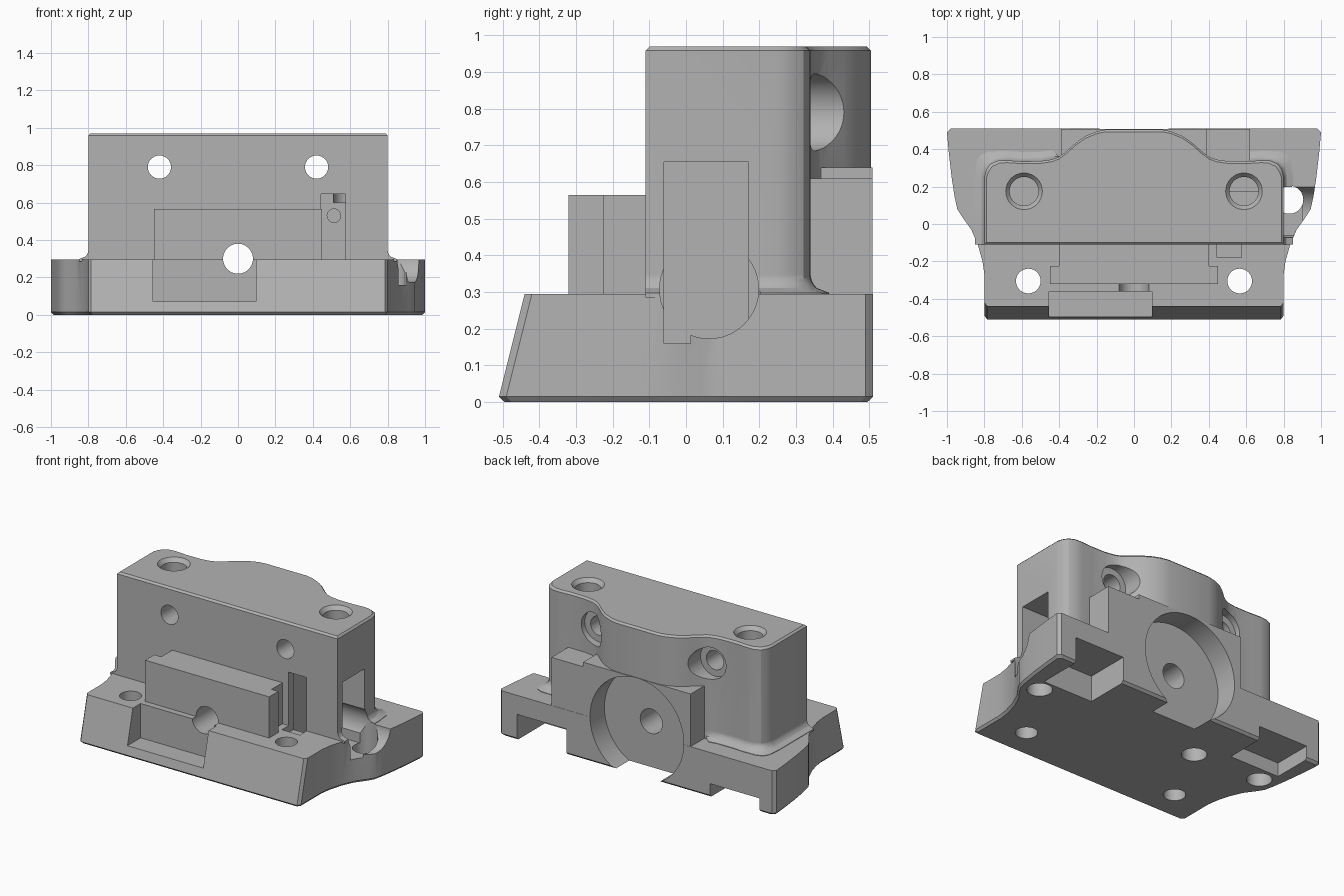
import bpy, bmesh, math
from mathutils import Matrix, Vector

cube = bpy.data.objects.get("Cube")
if cube:
    bpy.data.objects.remove(cube, do_unlink=True)

grey = bpy.data.materials.new("machined grey")
grey.use_nodes = True
grey.diffuse_color = (0.45, 0.45, 0.45, 1)
grey.node_tree.nodes["Principled BSDF"].inputs["Base Color"].default_value = (0.45, 0.45, 0.45, 1)


def finish(bm, name):
    bmesh.ops.recalc_face_normals(bm, faces=bm.faces)
    mesh = bpy.data.meshes.new(name)
    bm.to_mesh(mesh)
    bm.free()
    obj = bpy.data.objects.new(name, mesh)
    mesh.materials.append(grey)
    bpy.context.collection.objects.link(obj)
    return obj


def loft(name, rings):
    bm = bmesh.new()
    loops = [[bm.verts.new(p) for p in ring] for ring in rings]
    n = len(loops[0])
    for a, b in zip(loops, loops[1:]):
        for i in range(n):
            j = (i + 1) % n
            bm.faces.new((a[i], a[j], b[j], b[i]))
    bm.faces.new(loops[0][::-1])
    bm.faces.new(loops[-1])
    return finish(bm, name)


def box(name, x0, x1, y0, y1, z0, z1):
    return loft(name, [[(x0, y0, z), (x1, y0, z), (x1, y1, z), (x0, y1, z)] for z in (z0, z1)])


def cylinder(name, axis, start, end, r, r2=None, sides=48):
    a, b = Vector(start), Vector(end)
    bm = bmesh.new()
    rot = {"x": Matrix.Rotation(math.pi / 2, 4, "Y"),
           "y": Matrix.Rotation(-math.pi / 2, 4, "X"), "z": Matrix()}[axis]
    bmesh.ops.create_cone(bm, cap_ends=True, segments=sides, radius1=r, radius2=r2 or r,
                          depth=(b - a).length, matrix=Matrix.Translation((a + b) / 2) @ rot)
    return finish(bm, name)


def combine(target, other, operation):
    mod = target.modifiers.new(operation.lower(), "BOOLEAN")
    mod.operation = operation
    mod.solver = "EXACT"
    mod.object = other
    bpy.context.view_layer.objects.active = target
    bpy.ops.object.modifier_apply(modifier=mod.name)
    bpy.data.objects.remove(other, do_unlink=True)


def mirrored(half):
    return half + [(-x, y) for x, y in reversed(half)]


# Flared base with sloped front and chamfered underside
base_half = [(0.785, -0.51), (0.8, -0.49), (0.8, -0.27), (0.81, -0.2), (0.835, -0.11),
             (0.87, -0.03), (0.92, 0.04), (0.945, 0.08), (0.96, 0.15), (0.975, 0.25),
             (0.99, 0.38), (1.0, 0.49), (0.98, 0.51)]


def base_ring(z, inset, front):
    ring = []
    for x, y in mirrored(base_half):
        if y < -0.4:
            y += front
        k = 1 - inset
        ring.append((x * k, y * (1 - 2 * inset), z))
    return ring


body = loft("mount_body", [base_ring(0, 0.015, 0), base_ring(0.015, 0, 0),
                           base_ring(0.295, 0, 0.07)])

# Tower with a rounded nose at the back and a fillet at its foot
tower_half = [(0.8, -0.11), (0.8, 0.25), (0.79, 0.29), (0.77, 0.32), (0.73, 0.338),
              (0.68, 0.34), (0.6, 0.335), (0.5, 0.336), (0.44, 0.345), (0.4, 0.36),
              (0.36, 0.39), (0.31, 0.435), (0.26, 0.47), (0.2, 0.495), (0.15, 0.505)]


def tower_ring(z, o):
    ring = []
    for x, y in mirrored(tower_half):
        s = 1 if x > 0 else -1
        if abs(x) > 0.7:
            x += s * o
        if y > 0.28 and (o < 0 or abs(x) > 0.42):
            y += o
        if y < 0 and o < 0:
            y -= o
        ring.append((x, y, z))
    return ring


flare = 0.05
rings = [tower_ring(0.285, flare)]
for i in range(7):
    a = math.radians(15 * i)
    rings.append(tower_ring(0.298 + flare * math.sin(a), flare * (1 - math.sin(math.acos(1 - math.sin(a))))))
rings += [tower_ring(0.958, 0), tower_ring(0.97, -0.012)]
combine(body, loft("tower", rings), "UNION")

# Rear blocks and front T rail
for part in (("rear_block", -0.39, 0.39, 0.2, 0.509, 0.1, 0.64),
             ("rear_side_block", 0.3, 0.62, 0.2, 0.5085, 0.1, 0.61),
             ("rail_web", -0.4, 0.4, -0.25, 0.0, 0.2, 0.564),
             ("rail_head", -0.45, 0.45, -0.32, -0.225, 0.2, 0.565)):
    combine(body, box(*part), "UNION")

# Pockets cut as boxes
for part in (("front_recess", -0.455, 0.095, -0.7, -0.36, 0.07, 0.7),
             ("front_slot", 0.445, 0.575, -0.18, 0.0, 0.25, 0.645),
             ("side_window", 0.44, 0.9, -0.06, 0.17, 0.16, 0.655),
             ("left_foot_notch", 0.51, 0.87, 0.22, 0.7, -0.1, 0.17),
             ("right_foot_notch", -0.89, -0.53, 0.25, 0.7, -0.1, 0.09)):
    combine(body, box(*part), "DIFFERENCE")

# Round recesses and bores
cuts = [cylinder("rear_recess", "y", (0, 0.36, 0.3), (0, 0.8, 0.3), 0.34, sides=80),
        cylinder("centre_bore", "y", (0, -0.7, 0.3), (0, 0.7, 0.3), 0.08),
        cylinder("side_bore", "x", (0.62, 0.063, 0.308), (1.2, 0.063, 0.308), 0.135),
        cylinder("slot_bore", "y", (0.513, 0.1, 0.53), (0.513, 0.28, 0.53), 0.036),
        cylinder("left_lug_bore", "z", (0.83, 0.13, -0.1), (0.83, 0.13, 0.3), 0.075),
        cylinder("right_lug_bore", "z", (-0.83, 0.15, -0.1), (-0.83, 0.15, 0.2), 0.075),
        cylinder("under_bore", "z", (-0.35, 0.13, -0.1), (-0.35, 0.13, 0.15), 0.075)]
for s in (-1, 1):
    cuts += [cylinder("cross_bore", "y", (s * 0.42, -0.3, 0.79), (s * 0.42, 0.7, 0.79), 0.062),
             cylinder("cross_counterbore", "y", (s * 0.42, 0.3, 0.79), (s * 0.42, 0.7, 0.79), 0.105),
             cylinder("top_bore", "z", (s * 0.588, 0.175, 0.6), (s * 0.588, 0.175, 1.1), 0.077),
             cylinder("top_countersink", "z", (s * 0.588, 0.175, 0.945),
                      (s * 0.588, 0.175, 0.975), 0.077, 0.102),
             cylinder("base_bore", "z", (s * 0.565, -0.305, -0.1), (s * 0.565, -0.305, 0.4), 0.066)]
for cut in cuts:
    combine(body, cut, "DIFFERENCE")

# Smooth the curved walls and keep machined edges crisp
bpy.ops.object.select_all(action="DESELECT")
body.select_set(True)
bpy.context.view_layer.objects.active = body
bpy.ops.object.shade_smooth_by_angle(angle=math.radians(28))
